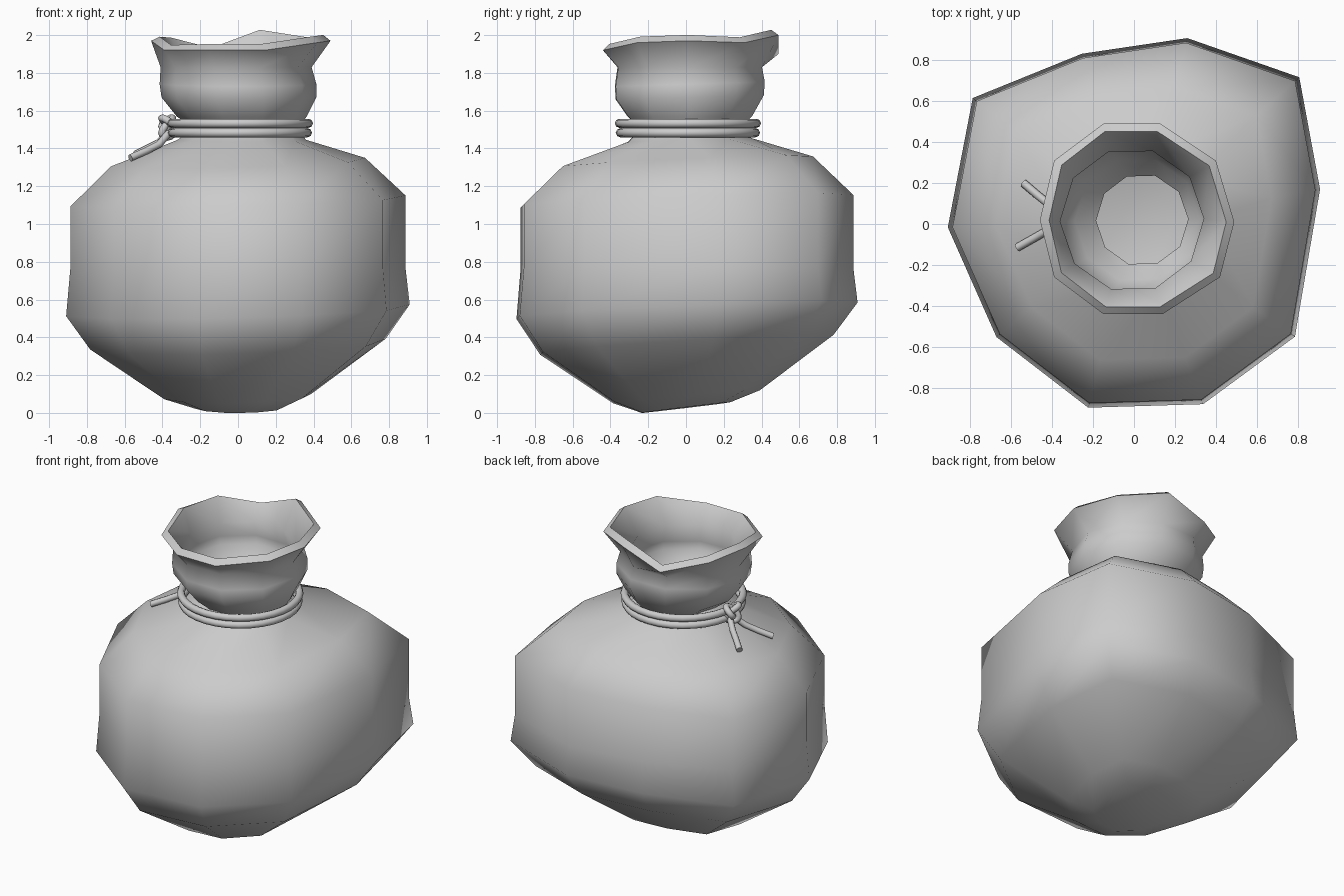
import bpy, bmesh, math
from mathutils import Vector

if "Cube" in bpy.data.objects:
    bpy.data.objects.remove(bpy.data.objects["Cube"])

# Ten-sided lumpy outline of the sack: angle and radius of each corner
ANG = [10.6, 41.6, 74, 107, 142, 181, 219.4, 256, 291, 325]
RAD = [0.925, 1.08, 0.945, 0.87, 1.0, 0.91, 0.87, 0.925, 0.943, 0.96]

# Rings: z, scale, lumpiness, tilt along x, tilt along y, centre x, centre y
RINGS = [
    (0.028, 0.26, 1, 0.01, 0.12, 0, 0),
    (0.085, 0.43, 1, 0.03, 0.08, 0, 0),
    (0.36, 0.86, 1, 0.03, 0.06, 0, 0),
    (0.54, 1.0, 1, 0.03, 0.04, 0, 0),
    (0.77, 0.975, 1, 0.0, 0.0, 0, 0),
    (1.12, 0.975, 1, 0.03, 0.03, 0, 0),
    (1.325, 0.74, 1, 0.03, 0.04, 0, 0),
    (1.445, 0.34, 0, 0.0, 0.03, 0.02, 0.02),
    (1.505, 0.275, 0, 0.0, 0.0, 0.04, 0.02),
    (1.57, 0.345, 0, 0.0, 0.0, 0.02, 0.02),
    (1.67, 0.41, 0, 0.0, 0.03, 0.005, 0.02),
    (1.74, 0.415, 0, 0.0, 0.03, 0.0, 0.02),
    (1.83, 0.40, 0, 0.0, 0.0, -0.01, 0.02),
]
RIM = [(0.49, 0.01, 1.97), (0.40, 0.31, 1.96), (0.13, 0.49, 2.0), (-0.15, 0.49, 1.90),
       (-0.39, 0.31, 1.96), (-0.46, 0.02, 1.97), (-0.39, -0.26, 1.92),
       (-0.15, -0.44, 1.92), (0.14, -0.44, 1.92), (0.42, -0.26, 1.96)]


def finish(ob, angle):
    bpy.ops.object.select_all(action='DESELECT')
    ob.select_set(True)
    bpy.context.view_layer.objects.active = ob
    for m in list(ob.modifiers):
        bpy.ops.object.modifier_apply(modifier=m.name)
    bpy.ops.object.shade_smooth_by_angle(angle=math.radians(angle))


# Sack: loft the rings, close the bottom, give the cloth thickness
bm = bmesh.new()
loops = []
for z, s, lump, tx, ty, cx, cy in RINGS:
    loop = []
    for i in range(10):
        a = math.radians(ANG[i] * lump + (1 + 36 * i) * (1 - lump))
        r = s * (RAD[i] * lump + 1 - lump)
        x, y = cx + r * math.cos(a), cy + r * math.sin(a)
        loop.append(bm.verts.new((x, y, z + tx * x + ty * y)))
    loops.append(loop)
loops.append([bm.verts.new(p) for p in RIM])
for lo, hi in zip(loops, loops[1:]):
    for i in range(10):
        j = (i + 1) % 10
        bm.faces.new((lo[i], lo[j], hi[j], hi[i]))
bm.faces.new(loops[0][::-1])
me = bpy.data.meshes.new("sack")
bm.to_mesh(me)
bm.free()
sack = bpy.data.objects.new("sack", me)
bpy.context.collection.objects.link(sack)
mod = sack.modifiers.new("cloth", 'SOLIDIFY')
mod.thickness = 0.05
mod.offset = -1
finish(sack, 60)

# Two rope rings around the neck
for name, z, r in (("upper_rope", 1.533, 0.363), ("lower_rope", 1.483, 0.358)):
    bpy.ops.mesh.primitive_torus_add(location=(0.01, 0.01, z), major_radius=r, minor_radius=0.024,
                                     major_segments=32, minor_segments=8)
    ob = bpy.context.object
    ob.name = name
    finish(ob, 60)


def cord(name, pts, cyclic=False):
    cu = bpy.data.curves.new(name, 'CURVE')
    cu.dimensions = '3D'
    cu.bevel_depth = 0.02
    cu.bevel_resolution = 2
    cu.use_fill_caps = True
    sp = cu.splines.new('POLY')
    sp.points.add(len(pts) - 1)
    for p, c in zip(sp.points, pts):
        p.co = (*c, 1)
    sp.use_cyclic_u = cyclic
    sp.use_smooth = True
    bpy.context.collection.objects.link(bpy.data.objects.new(name, cu))


# Knot: a small trefoil facing -x, with two loose tails
knot = []
for k in range(36):
    t = 2 * math.pi * k / 36
    knot.append(Vector((-0.375 - 0.028 * math.sin(3 * t),
                        0.04 + 0.02 * (math.sin(t) + 2 * math.sin(2 * t)),
                        1.52 + 0.02 * (math.cos(t) - 2 * math.cos(2 * t)))))
cord("knot", knot, True)
cord("back_tail", [(-0.36, 0.05, 1.49), (-0.42, 0.10, 1.43), (-0.47, 0.14, 1.405), (-0.54, 0.20, 1.37)])
cord("front_tail", [(-0.36, 0.03, 1.49), (-0.42, -0.03, 1.42), (-0.49, -0.07, 1.385), (-0.57, -0.115, 1.35)])
